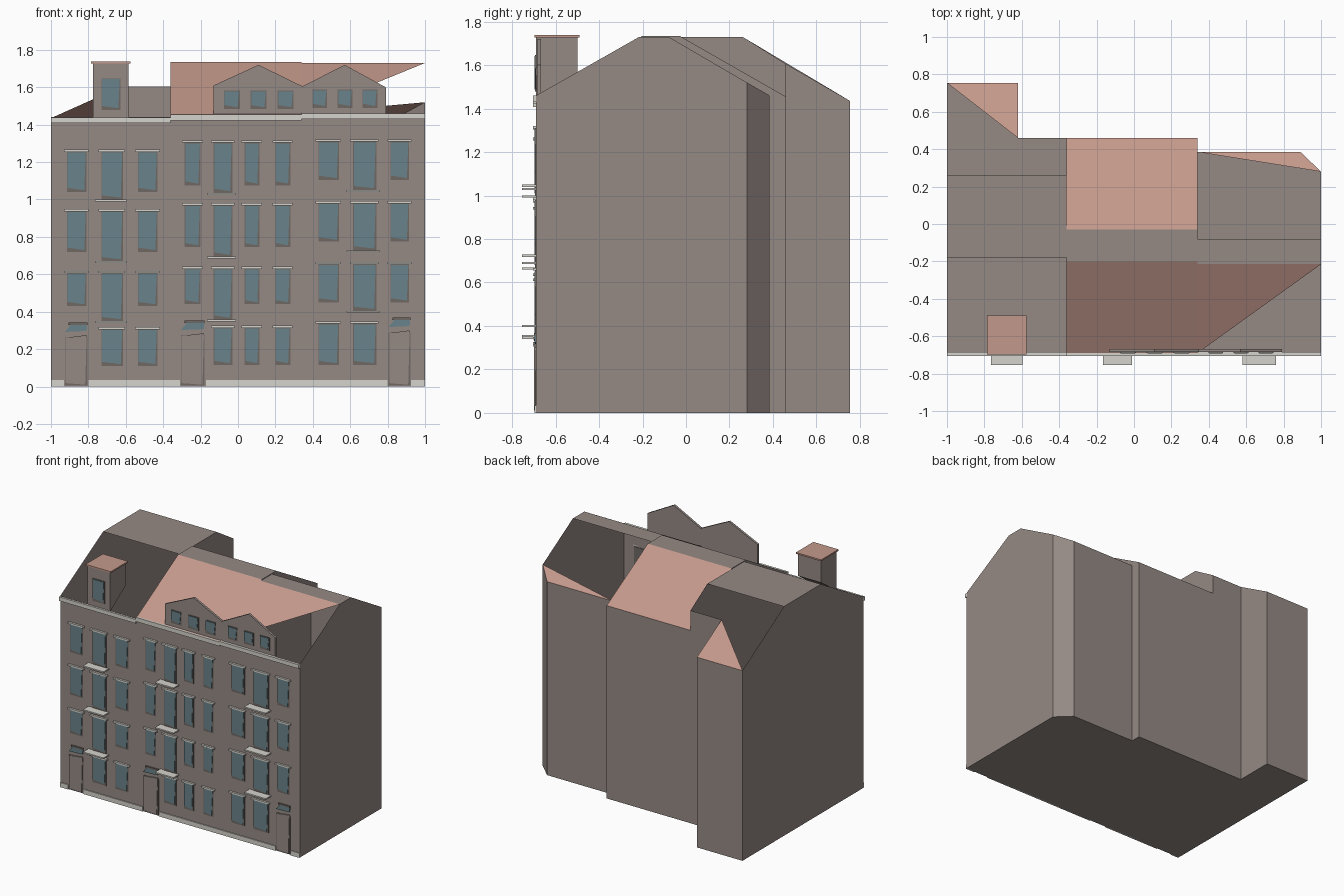
import bpy, bmesh, math

if "Cube" in bpy.data.objects:
    bpy.data.objects.remove(bpy.data.objects["Cube"])


def srgb(r, g, b):
    f = lambda c: (c / 255 / 12.92) if c < 10 else ((c / 255 + 0.055) / 1.055) ** 2.4
    return (f(r), f(g), f(b), 1)


def material(name, rgb):
    m = bpy.data.materials.new(name)
    m.diffuse_color = srgb(*rgb)
    m.use_nodes = True
    m.node_tree.nodes["Principled BSDF"].inputs["Base Color"].default_value = m.diffuse_color
    return m


WALL = material("wall_grey", (149, 138, 133))
ROOF = material("roof_clay", (196, 153, 139))
GLASS = material("window_teal", (105, 131, 139))
WHITE = material("trim_white", (214, 211, 204))
FRAME = material("frame_grey", (112, 105, 101))

FRONT = -0.69


def finish(bm, name, mats):
    me = bpy.data.meshes.new(name)
    bm.to_mesh(me)
    bm.free()
    for m in mats:
        me.materials.append(m)
    ob = bpy.data.objects.new(name, me)
    bpy.context.collection.objects.link(ob)
    return ob


def face(bm, pts, mat=0):
    f = bm.faces.new([bm.verts.new(p) for p in pts])
    f.material_index = mat
    return f


def add_prism(bm, pts, y0, y1):
    """Extrude an x-z outline from y0 (front) to y1."""
    a = [bm.verts.new((x, y0, z)) for x, z in pts]
    b = [bm.verts.new((x, y1, z)) for x, z in pts]
    bm.faces.new(a)
    bm.faces.new(b[::-1])
    n = len(pts)
    for i in range(n):
        j = (i + 1) % n
        bm.faces.new([a[j], a[i], b[i], b[j]])


def rect(x0, x1, z0, z1):
    return [(x0, z0), (x1, z0), (x1, z1), (x0, z1)]


def prisms(name, items, mat):
    """One object from many (outline, y0, y1) pieces."""
    bm = bmesh.new()
    for pts, y0, y1 in items:
        add_prism(bm, pts, y0, y1)
    bmesh.ops.recalc_face_normals(bm, faces=bm.faces[:])
    return finish(bm, name, [mat])


def house(name, corners, gables, roof):
    """Walls from (x, y, top) corners in order, raised gables, floor, roof faces."""
    bm = bmesh.new()
    n = len(corners)
    for i in range(n):
        (x0, y0, h0), (x1, y1, h1) = corners[i], corners[(i + 1) % n]
        ridge = [(x0, y, z) for y, z in gables.get(i, [])]
        face(bm, [(x0, y0, 0), (x1, y1, 0), (x1, y1, h1)] + ridge + [(x0, y0, h0)])
    face(bm, [(x, y, 0) for x, y, h in reversed(corners)])
    for mat, pts in roof:
        face(bm, pts, mat)
    bmesh.ops.remove_doubles(bm, verts=bm.verts[:], dist=0.0005)
    return finish(bm, name, [WALL, ROOF])


# Left house: deep rear wing, flat ridge, partly open attic
L, M, R = -1.0, -0.36, 0.34
back_l = [(0.26, 1.73), (-0.18, 1.73)]
house("left_house",
      [(L, FRONT, 1.44), (M, FRONT, 1.44), (M, 0.46, 1.605), (-0.62, 0.46, 1.605),
       (-0.62, 0.755, 1.435), (L, 0.755, 1.435)],
      {1: back_l, 5: back_l[::-1]},
      [(0, [(L, -0.18, 1.73), (M, -0.18, 1.73), (M, 0.26, 1.73), (L, 0.26, 1.73)]),
       (1, [(L, 0.755, 1.435), (-0.62, 0.46, 1.605), (-0.62, 0.755, 1.435)])])

# Middle house: full clay roof with flat ridge
back_m = [(-0.03, 1.735), (-0.2, 1.735)]
house("middle_house",
      [(M, FRONT, 1.455), (R, FRONT, 1.455), (R, 0.46, 1.455), (M, 0.46, 1.455)],
      {1: back_m, 3: back_m[::-1]},
      [(1, [(M, FRONT, 1.455), (R, FRONT, 1.455), (R, -0.2, 1.735), (M, -0.2, 1.735)]),
       (0, [(M, -0.2, 1.735), (R, -0.2, 1.735), (R, -0.03, 1.735), (M, -0.03, 1.735)]),
       (1, [(M, -0.03, 1.735), (R, -0.03, 1.735), (R, 0.46, 1.455), (M, 0.46, 1.455)])])

# Right house: chamfered rear corner, partly open attic
back_r = [(-0.08, 1.73), (-0.215, 1.73)]
house("right_house",
      [(R, FRONT, 1.46), (1, FRONT, 1.46), (1, 0.28, 1.52), (0.89, 0.385, 1.46), (R, 0.385, 1.46)],
      {1: back_r, 4: back_r[::-1]},
      [(1, [(R, FRONT, 1.46), (1, -0.215, 1.73), (R, -0.215, 1.73)]),
       (0, [(R, -0.215, 1.73), (1, -0.215, 1.73), (1, -0.08, 1.73), (R, -0.08, 1.73)]),
       (1, [(R, 0.385, 1.46), (1, 0.28, 1.52), (0.89, 0.385, 1.46)])])

# Roof turret with a clay cap
bm = bmesh.new()
x0, x1, yb = -0.775, -0.585, -0.5
side = [(FRONT, 1.43), (yb, 1.56), (yb, 1.73), (FRONT, 1.73)]
a = [bm.verts.new((x0, y, z)) for y, z in side]
b = [bm.verts.new((x1, y, z)) for y, z in side]
bm.faces.new(a)
bm.faces.new(b)
for i in range(4):
    bm.faces.new([a[i], a[(i + 1) % 4], b[(i + 1) % 4], b[i]])
bmesh.ops.recalc_face_normals(bm, faces=bm.faces[:])
finish(bm, "turret", [WALL])
prisms("turret_cap", [(rect(-0.785, -0.575, 1.727, 1.738), -0.697, -0.49)], ROOF)

# Twin-peaked gable screen
prisms("gable_screen", [([(-0.13, 1.455), (0.79, 1.455), (0.79, 1.6), (0.57, 1.72),
                          (0.345, 1.605), (0.11, 1.72), (-0.13, 1.61)], -0.685, -0.668)], WALL)

# Cornices and plinths
prisms("cornice", [(rect(L, M, 1.408, 1.438), -0.705, -0.685),
                   (rect(M, R, 1.423, 1.455), -0.705, -0.685),
                   (rect(R, 1, 1.43, 1.46), -0.705, -0.685)], WHITE)
prisms("plinth", [(rect(*s, 0, 0.035), -0.697, -0.685) for s in
                  [(L, -0.93), (-0.8, M), (M, -0.31), (-0.17, R), (R, 0.8), (0.925, 1)]], WHITE)

# Window groups: columns (x0, x1, is_balcony), rows (bottom, balcony bottom, lintel)
groups = [
    ([(-0.915, -0.81, 0), (-0.73, -0.615, 1), (-0.535, -0.43, 0)],
     [(1.04, 1.0, 1.26), (0.72, 0.67, 0.942), (0.43, 0.35, 0.613)], (0.11, 0.312), 1),
    ([(-0.285, -0.20, 0), (-0.13, -0.03, 1), (0.035, 0.115, 0), (0.2, 0.28, 0)],
     [(1.075, 1.035, 1.31), (0.745, 0.695, 0.975), (0.44, 0.358, 0.635)], (0.115, 0.32), 1),
    ([(0.43, 0.54, 0), (0.615, 0.74, 1), (0.815, 0.915, 0)],
     [(1.105, 1.05, 1.315), (0.775, 0.728, 0.985), (0.45, 0.405, 0.66)], (0.115, 0.343), 0),
]
glass, frames, lintels, slabs = [], [], [], []


def window(xa, xb, za, zb, y=FRONT, lintel=True):
    frames.append((rect(xa, xb, za, zb), y - 0.004, y + 0.004))
    glass.append(([(xa + 0.004, za + 0.022), (xb - 0.012, za + 0.01),
                   (xb - 0.004, zb - 0.004), (xa + 0.004, zb - 0.004)], y - 0.008, y))
    if lintel:
        lintels.append((rect(xa - 0.015, xb + 0.012, zb, zb + 0.012), y - 0.015, y))


for cols, rows, (gz0, gz1), door_first in groups:
    for low, blow, top in rows:
        for xa, xb, balc in cols:
            window(xa, xb, blow if balc else low, top - 0.006)
            if balc:
                slabs.append((xa - 0.035, xb + 0.02, blow))
    for xa, xb, _ in (cols[1:] if door_first else cols[:-1]):
        window(xa, xb, gz0, gz1 - 0.006)

# Screen and turret windows
for c in (-0.033, 0.11, 0.255):
    window(c - 0.043, c + 0.043, 1.483, 1.582, -0.685, False)
for c in (0.437, 0.572, 0.705):
    window(c - 0.04, c + 0.04, 1.49, 1.588, -0.685, False)
window(-0.73, -0.628, 1.478, 1.647, FRONT, False)

# Doors with slanted fanlights
doors = []
for xa, xb, zt, zf in [(-0.925, -0.805, 0.265, 0.292), (-0.305, -0.178, 0.275, 0.302),
                       (0.805, 0.922, 0.29, 0.318)]:
    frames.append((rect(xa, xb, 0.005, zt), FRONT - 0.004, FRONT + 0.004))
    doors.append(([(xa + 0.004, 0.018), (xb - 0.012, 0.01), (xb - 0.004, zt + 0.01),
                   (xa + 0.004, zt - 0.004)], FRONT - 0.009, FRONT))
    glass.append(([(xa, zf), (xb - 0.005, zf + 0.005), (xb, zf + 0.045), (xa + 0.03, zf + 0.037)],
                  FRONT - 0.008, FRONT))
    frames.append((rect(xa + 0.02, xb, zf + 0.038, zf + 0.05), FRONT - 0.01, FRONT))
prisms("doors", doors, WALL)
prisms("window_frames", frames, FRAME)
prisms("window_glass", glass, GLASS)
prisms("lintels", lintels, WHITE)

# Balcony slabs
prisms("balcony_slabs", [(rect(xa, xb, z - 0.01, z), -0.755, FRONT) for xa, xb, z in slabs], WHITE)
